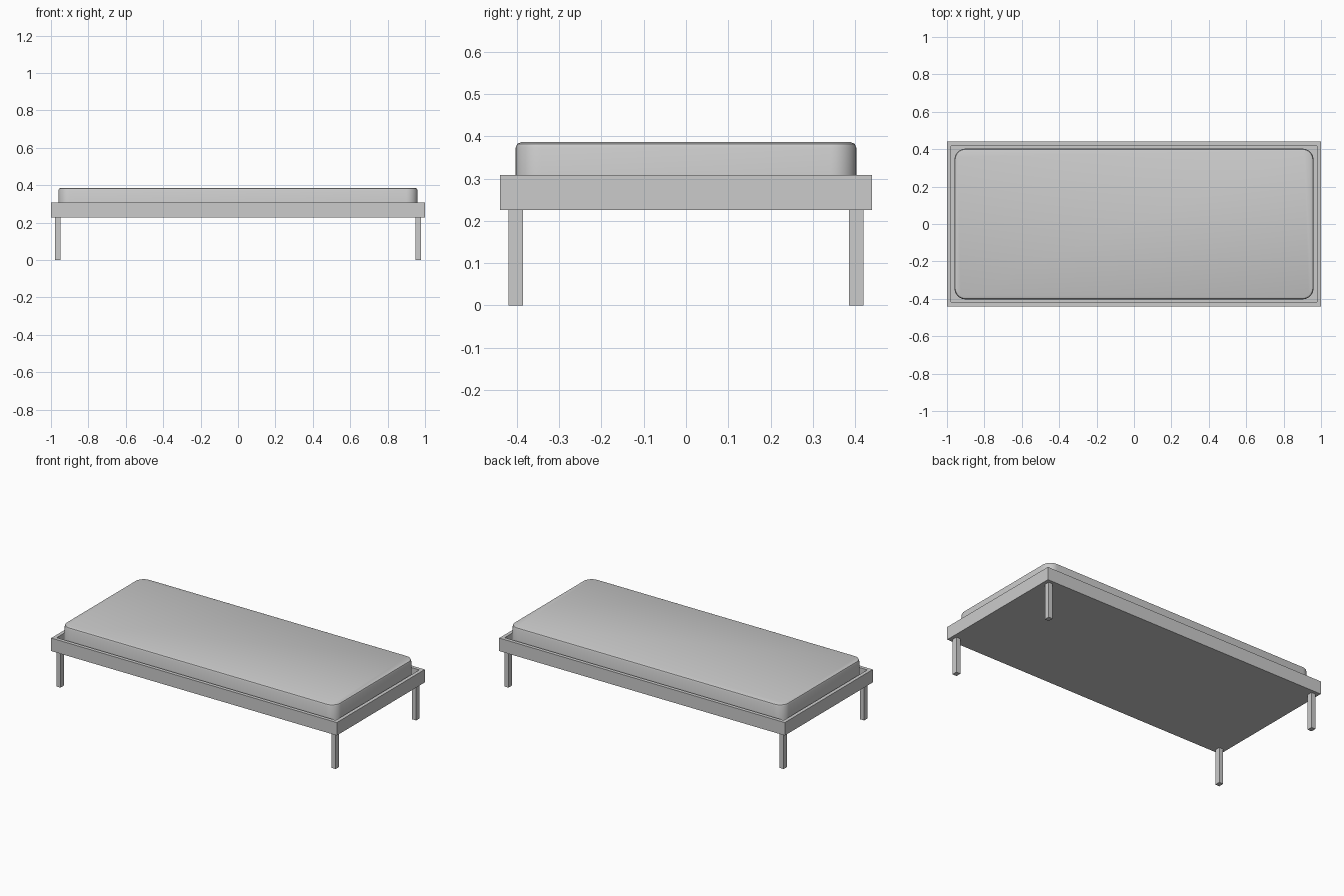
import bpy, bmesh, math

if "Cube" in bpy.data.objects:
    bpy.data.objects.remove(bpy.data.objects["Cube"])


def make_object(name, bm):
    bmesh.ops.recalc_face_normals(bm, faces=bm.faces)
    mesh = bpy.data.meshes.new(name)
    bm.to_mesh(mesh)
    bm.free()
    obj = bpy.data.objects.new(name, mesh)
    bpy.context.collection.objects.link(obj)
    return obj


def box(x0, x1, y0, y1, z0, z1):
    bm = bmesh.new()
    bmesh.ops.create_cube(bm, size=1)
    for v in bm.verts:
        v.co.x = x0 if v.co.x < 0 else x1
        v.co.y = y0 if v.co.y < 0 else y1
        v.co.z = z0 if v.co.z < 0 else z1
    return bm


# Frame: a shallow tray with a thin rim and a closed underside
FLOOR = 0.25
bm = box(-1, 1, -0.44, 0.44, 0.226, 0.308)
bm.normal_update()
top = [f for f in bm.faces if f.normal.z > 0.9]
bmesh.ops.inset_region(bm, faces=top, thickness=0.032)
well = bmesh.ops.extrude_face_region(bm, geom=top)["geom"]
bmesh.ops.delete(bm, geom=top, context="FACES")
for v in [g for g in well if isinstance(g, bmesh.types.BMVert)]:
    v.co.z = FLOOR
make_object("bed_frame", bm)

# Mattress: rounded vertical corners, then a small bevel on the top rim
bm = box(-0.96, 0.96, -0.403, 0.403, FLOOR, 0.386)
upright = [e for e in bm.edges if abs(e.verts[0].co.z - e.verts[1].co.z) > 0.05]
bmesh.ops.bevel(bm, geom=upright, offset=0.06, segments=8, profile=0.5, affect="EDGES")
rim = [e for e in bm.edges if all(v.co.z > 0.385 for v in e.verts)]
bmesh.ops.bevel(bm, geom=rim, offset=0.013, segments=2, profile=0.5, affect="EDGES")
mattress = make_object("mattress", bm)
bpy.context.view_layer.objects.active = mattress
mattress.select_set(True)
bpy.ops.object.shade_smooth_by_angle(angle=math.radians(30))

# Legs: one at each corner
for sx, side in ((-1, "left"), (1, "right")):
    for sy, end in ((-1, "front"), (1, "back")):
        xs = sorted((sx * 0.949, sx * 0.978))
        ys = sorted((sy * 0.386, sy * 0.42))
        make_object(f"{end}_{side}_leg", box(*xs, *ys, 0, 0.226))
